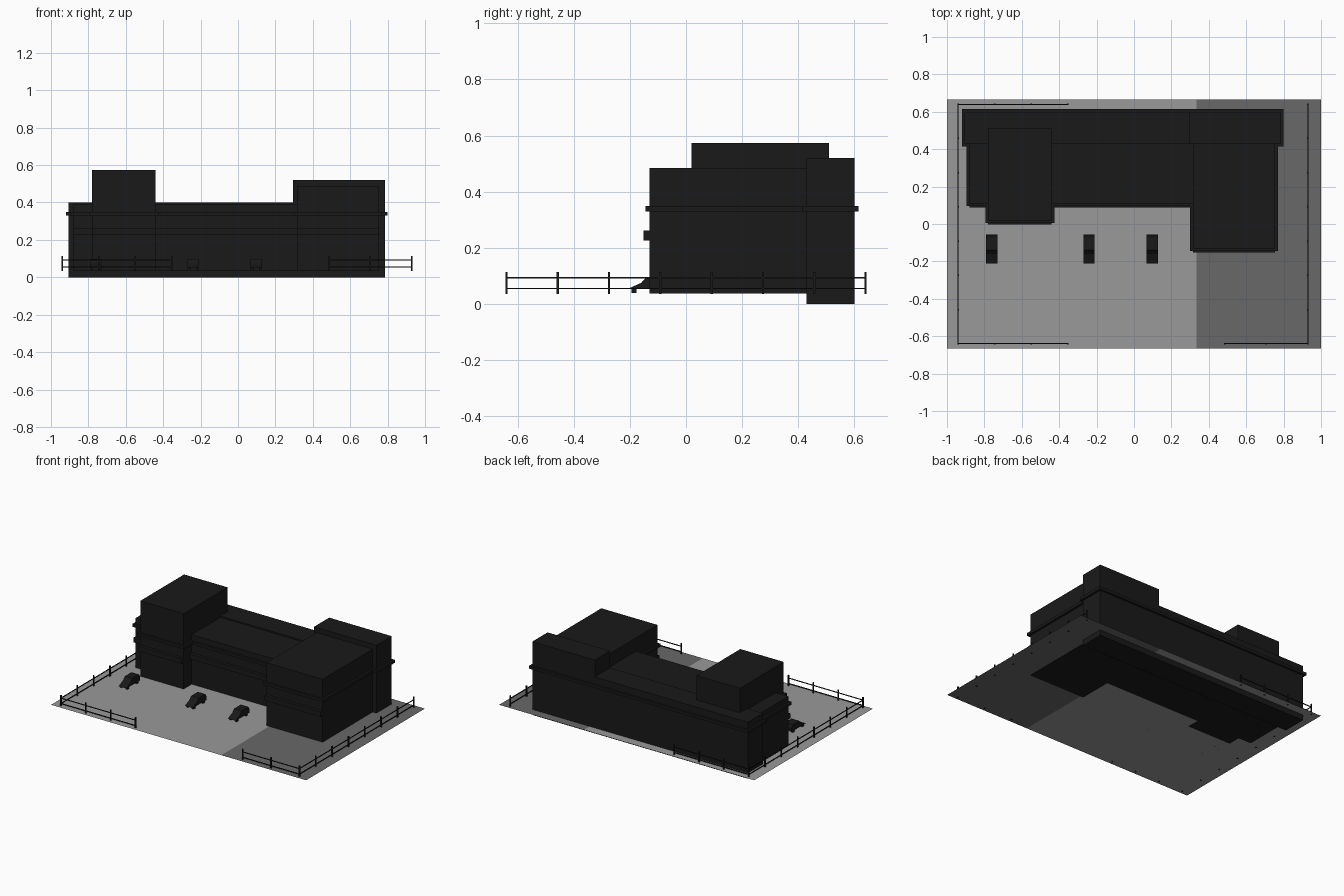
import bpy, bmesh

if "Cube" in bpy.data.objects:
    bpy.data.objects.remove(bpy.data.objects["Cube"])

def material(name, v):
    m = bpy.data.materials.new(name)
    m.diffuse_color = (v, v, v, 1)
    m.use_nodes = True
    m.node_tree.nodes["Principled BSDF"].inputs["Base Color"].default_value = m.diffuse_color
    return m

BLACK = material("near_black", 0.01)
PALE = material("pale_paving", 0.32)
DARK = material("dark_paving", 0.14)

def finish(name, bm, mat):
    me = bpy.data.meshes.new(name)
    bm.to_mesh(me)
    bm.free()
    me.materials.append(mat)
    ob = bpy.data.objects.new(name, me)
    bpy.context.collection.objects.link(ob)
    return ob

def add_box(bm, x0, x1, y0, y1, z0, z1):
    vs = bmesh.ops.create_cube(bm, size=1)["verts"]
    for v in vs:
        v.co.x = x1 if v.co.x > 0 else x0
        v.co.y = y1 if v.co.y > 0 else y0
        v.co.z = z1 if v.co.z > 0 else z0

def box(name, *dims):
    bm = bmesh.new()
    add_box(bm, *dims)
    return finish(name, bm, BLACK)

GROUND = 0.039

# paving: two flat sheets side by side
for name, x0, x1, mat in (("pale_yard", -1, 0.335, PALE), ("dark_yard", 0.335, 1, DARK)):
    bm = bmesh.new()
    bm.faces.new([bm.verts.new((x, y, GROUND)) for x, y in
                  ((x0, -0.665), (x1, -0.665), (x1, 0.665), (x0, 0.665))])
    finish(name, bm, mat)

# building blocks, each with a cornice all round
BASE = 0.037
blocks = {
    "rear_wing": (-0.905, 0.785, 0.43, 0.60, 0, 0.40),
    "middle_wing": (-0.88, 0.755, 0.11, 0.43, BASE, 0.39),
    "left_tower": (-0.78, -0.44, 0.02, 0.51, BASE, 0.573),
    "right_wing": (0.315, 0.755, -0.13, 0.43, BASE, 0.485),
}
O = 0.015
for name, (x0, x1, y0, y1, z0, z1) in blocks.items():
    box(name, x0, x1, y0, y1, z0, z1)
    box(name + "_cornice", x0 - O, x1 + O, y0 - O, y1 + O, 0.33, 0.35)
    # projecting canopy along the front walls
    if name != "rear_wing":
        box(name + "_canopy", x0, x1, y0 - 0.022, y0 + 0.01, 0.226, 0.261)
box("rear_upper_storey", 0.295, 0.785, 0.43, 0.60, 0.38, 0.52)

# three low benches with a sloping front and short legs
profile = ((-0.21, 0.053), (-0.16, 0.075), (-0.14, 0.097), (-0.065, 0.097),
           (-0.055, 0.08), (-0.055, 0.053))
for i, cx in enumerate((-0.76, -0.24, 0.097)):
    bm = bmesh.new()
    f = bm.faces.new([bm.verts.new((cx - 0.03, y, z)) for y, z in profile])
    ext = bmesh.ops.extrude_face_region(bm, geom=[f])["geom"]
    bmesh.ops.translate(bm, vec=(0.06, 0, 0),
                        verts=[g for g in ext if isinstance(g, bmesh.types.BMVert)])
    for y in (-0.185, -0.08):
        for x in (cx - 0.022, cx + 0.022):
            add_box(bm, x - 0.007, x + 0.007, y - 0.009, y + 0.009, GROUND, 0.056)
    bmesh.ops.recalc_face_normals(bm, faces=bm.faces)
    finish(f"bench_{i + 1}", bm, BLACK)

# perimeter fence: straight runs of posts with two rails
def fence(name, a, b, gaps):
    bm = bmesh.new()
    p, r = 0.004, 0.0025
    for i in range(gaps + 1):
        x, y = (a[k] + (b[k] - a[k]) * i / gaps for k in (0, 1))
        add_box(bm, x - p, x + p, y - p, y + p, 0.035, 0.114)
    for z in (0.055, 0.093):
        add_box(bm, a[0] - r, b[0] + r, a[1] - r, b[1] + r, z - r, z + r)
    finish(name, bm, BLACK)

fence("fence_left", (-0.94, -0.64), (-0.94, 0.64), 7)
fence("fence_right", (0.93, -0.64), (0.93, 0.64), 7)
fence("fence_front_left", (-0.94, -0.64), (-0.355, -0.64), 3)
fence("fence_front_right", (0.485, -0.64), (0.93, -0.64), 2)
fence("fence_back_left", (-0.94, 0.64), (-0.355, 0.64), 3)
